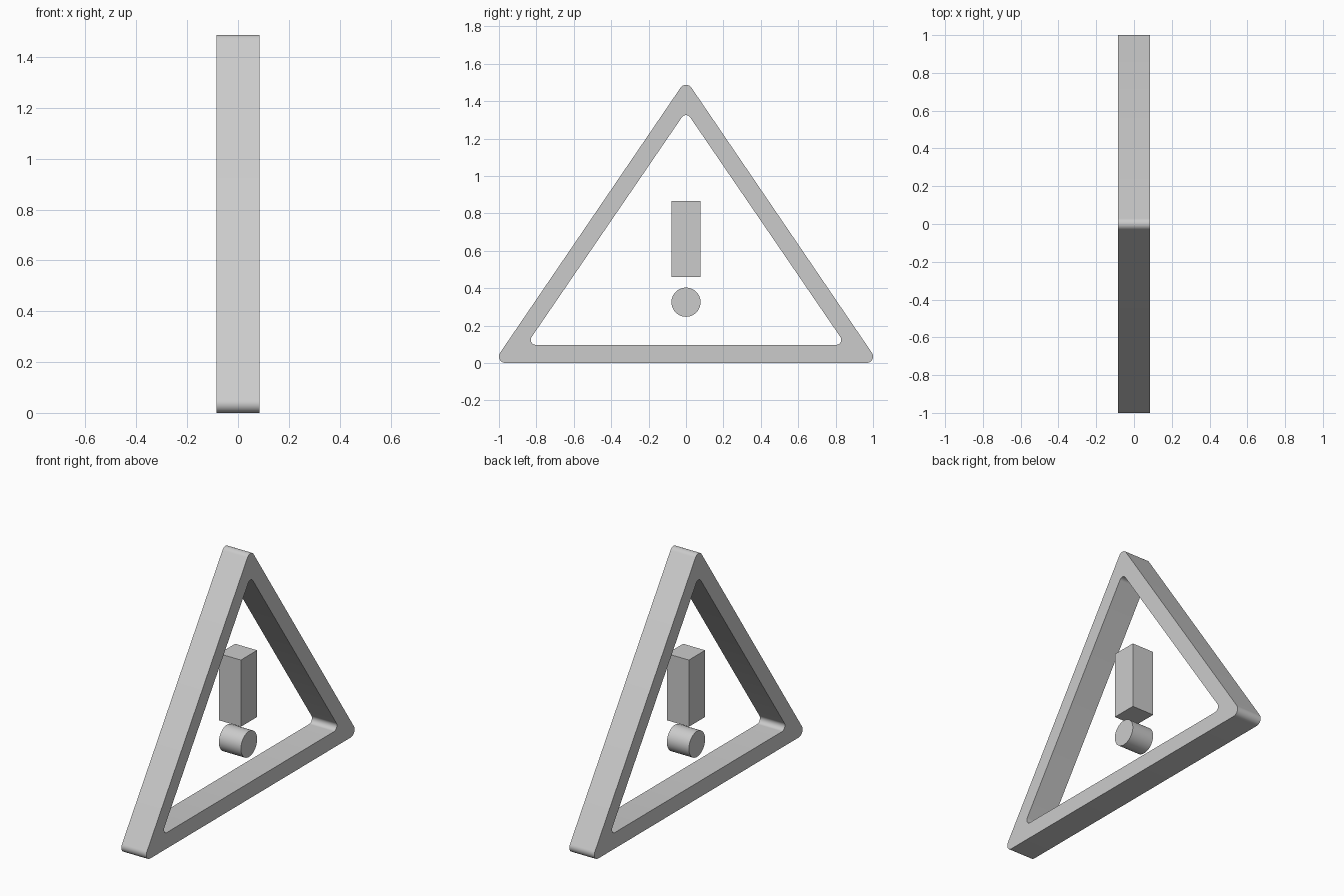
import bpy, bmesh
from math import sin, cos, atan2, pi

if "Cube" in bpy.data.objects:
    bpy.data.objects.remove(bpy.data.objects["Cube"])

FRAME_X = 0.084   # half depth of the triangle
MARK_X = 0.074    # half depth of the bar and dot


def rounded_triangle(half_w, z0, z1, r, steps=10):
    """Counter-clockwise (y, z) outline of a triangle with rounded corners."""
    cy, cz, top = half_w - r, z0 + r, z1 - r
    n = atan2(cy, top - cz)          # angle of the sloped side's normal
    corners = [((cy, cz), -pi / 2, n), ((0, top), n, pi - n), ((-cy, cz), pi - n, 1.5 * pi)]
    return [(y + r * cos(a + (b - a) * i / steps), z + r * sin(a + (b - a) * i / steps))
            for (y, z), a, b in corners for i in range(steps + 1)]


def finish(obj, angle=0.6):
    bpy.ops.object.select_all(action='DESELECT')
    obj.select_set(True)
    bpy.context.view_layer.objects.active = obj
    bpy.ops.object.shade_smooth_by_angle(angle=angle)


# Triangular frame: outer and inner outlines joined front, back and through the depth
outer = rounded_triangle(1.0, 0.0, 1.487, 0.035)
inner = rounded_triangle(0.83, 0.097, 1.325, 0.027)
bm = bmesh.new()
rings = [[bm.verts.new((x, y, z)) for y, z in outline]
         for outline, x in ((outer, FRAME_X), (outer, -FRAME_X), (inner, -FRAME_X), (inner, FRAME_X))]
count = len(outer)
for k in range(4):
    a, b = rings[k], rings[(k + 1) % 4]
    for i in range(count):
        j = (i + 1) % count
        bm.faces.new((a[i], b[i], b[j], a[j]))
bmesh.ops.recalc_face_normals(bm, faces=bm.faces)
mesh = bpy.data.meshes.new("triangle_frame")
bm.to_mesh(mesh)
bm.free()
frame = bpy.data.objects.new("triangle_frame", mesh)
bpy.context.collection.objects.link(frame)
finish(frame)

# Upright bar of the warning mark
bpy.ops.mesh.primitive_cube_add(size=1, location=(0, 0, 0.6625))
bar = bpy.context.object
bar.name = "mark_bar"
bar.scale = (2 * MARK_X, 0.156, 0.405)
bpy.ops.object.transform_apply(location=False, rotation=False, scale=True)

# Round dot below the bar
bpy.ops.mesh.primitive_cylinder_add(vertices=48, radius=0.078, depth=2 * MARK_X,
                                    location=(0, 0, 0.325), rotation=(0, pi / 2, 0))
dot = bpy.context.object
dot.name = "mark_dot"
finish(dot)
